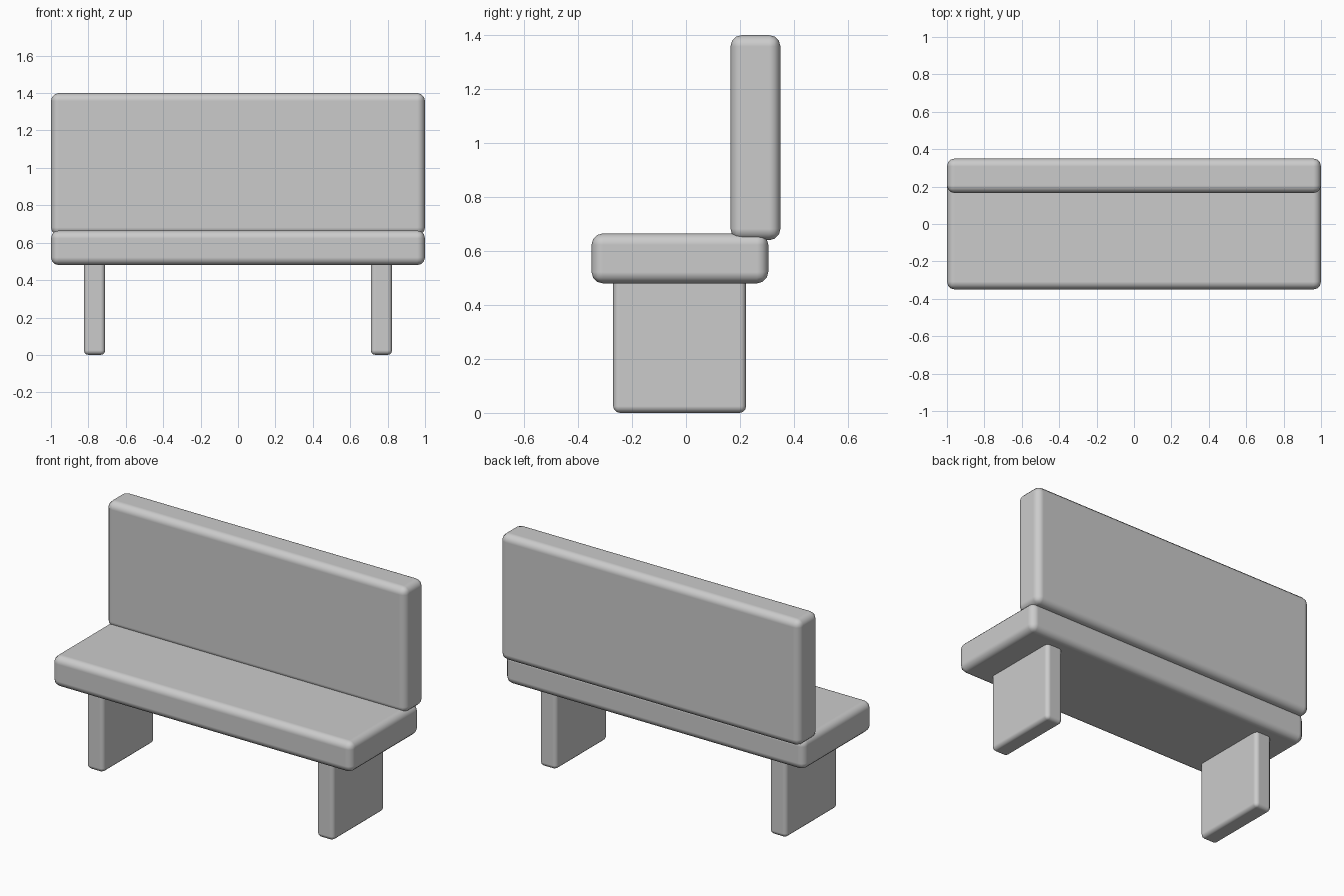
import bpy

if "Cube" in bpy.data.objects:
    bpy.data.objects.remove(bpy.data.objects["Cube"])


def rounded_block(name, lo, hi, bevel):
    """Box between two corners with softly rounded edges."""
    bpy.ops.mesh.primitive_cube_add(size=1)
    ob = bpy.context.object
    ob.name = name
    ob.location = [(a + b) / 2 for a, b in zip(lo, hi)]
    ob.scale = [b - a for a, b in zip(lo, hi)]
    bpy.ops.object.transform_apply(location=False, rotation=False, scale=True)
    mod = ob.modifiers.new("rounded_edges", 'BEVEL')
    mod.width = bevel
    mod.segments = 3
    mod.harden_normals = True
    bpy.ops.object.shade_smooth()
    return ob


# Thick seat cushion
rounded_block("seat", (-1, -0.35, 0.48), (1, 0.305, 0.665), 0.042)

# Upright back, sunk slightly into the rear of the seat
rounded_block("backrest", (-1, 0.165, 0.64), (1, 0.35, 1.4), 0.042)

# Slab legs, tops hidden inside the seat
for side, label in ((-1, "left"), (1, "right")):
    x = side * 0.767
    rounded_block(label + "_leg", (x - 0.057, -0.27, 0), (x + 0.057, 0.223, 0.53), 0.025)
